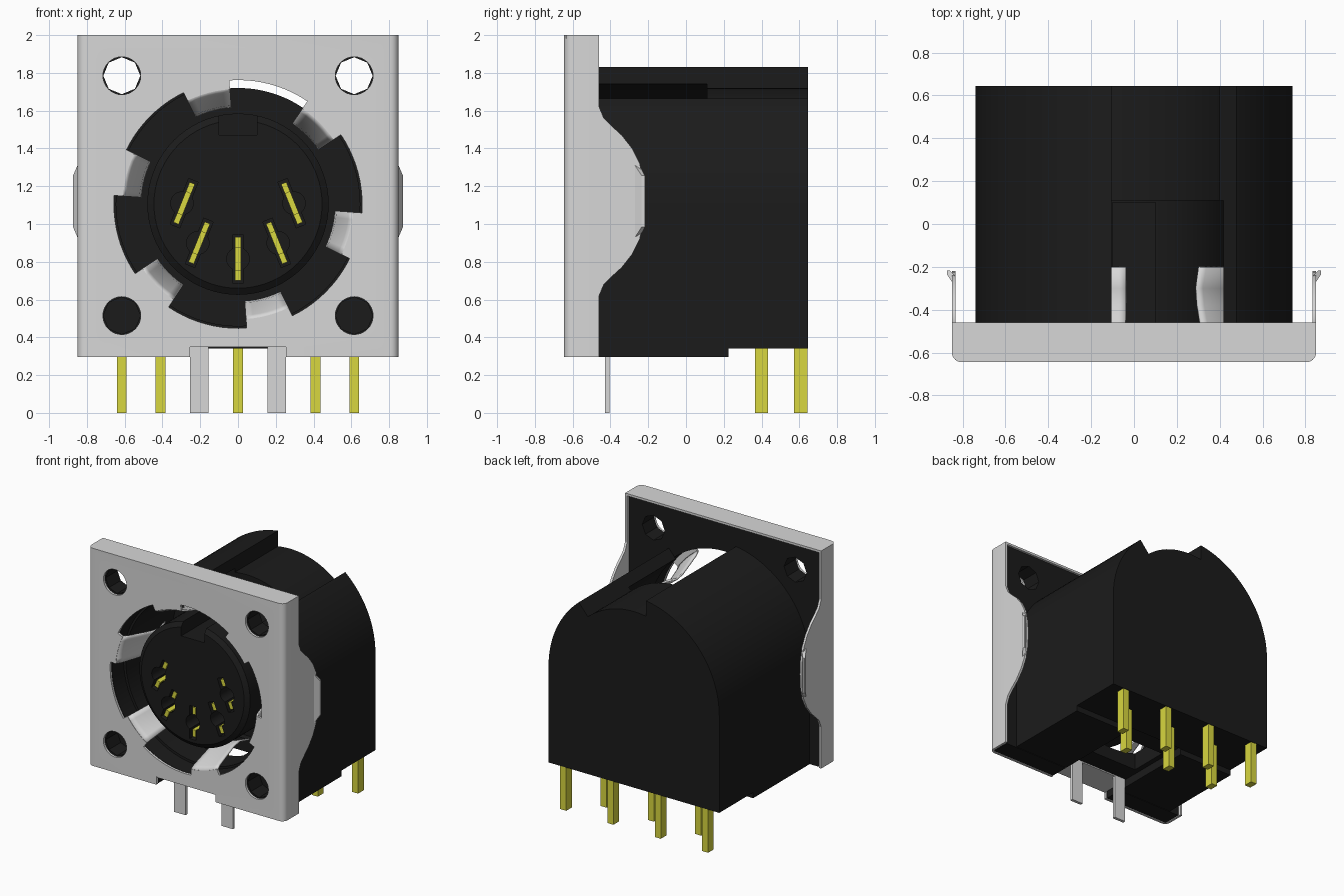
import bpy, bmesh
from math import sin, cos, radians, pi, acos
from mathutils import Vector

if "Cube" in bpy.data.objects:
    bpy.data.objects.remove(bpy.data.objects["Cube"])


def material(name, rgb):
    m = bpy.data.materials.new(name)
    m.use_nodes = True
    m.diffuse_color = (*rgb, 1)
    m.node_tree.nodes["Principled BSDF"].inputs["Base Color"].default_value = (*rgb, 1)
    return m


BLACK = material("black plastic", (0.011, 0.011, 0.011))
STEEL = material("light grey steel", (0.68, 0.68, 0.68))
BRASS = material("yellow brass", (0.69, 0.68, 0.05))
CZ = 1.105           # height of the socket axis
FRONT, BACK, BASE = -0.645, 0.645, 0.295


def make(name, bm, mat):
    bmesh.ops.recalc_face_normals(bm, faces=bm.faces)
    mesh = bpy.data.meshes.new(name)
    bm.to_mesh(mesh)
    bm.free()
    mesh.materials.append(mat)
    ob = bpy.data.objects.new(name, mesh)
    bpy.context.collection.objects.link(ob)
    return ob


def prism(name, pts, a, b, axis, mat):
    """Extrude a 2D outline from a to b along an axis."""
    place = {"x": lambda u, v: (a, u, v), "y": lambda u, v: (u, a, v), "z": lambda u, v: (u, v, a)}[axis]
    step = Vector([(b - a) * (axis == k) for k in "xyz"])
    bm = bmesh.new()
    face = bm.faces.new([bm.verts.new(place(u, v)) for u, v in pts])
    ext = bmesh.ops.extrude_face_region(bm, geom=[face])
    bmesh.ops.translate(bm, vec=step, verts=[g for g in ext["geom"] if isinstance(g, bmesh.types.BMVert)])
    return make(name, bm, mat)


def box(name, x, y, z, mat):
    return prism(name, [(x[0], z[0]), (x[1], z[0]), (x[1], z[1]), (x[0], z[1])], y[0], y[1], "y", mat)


def arc(r, a0, a1, n, cx=0, cz=CZ):
    return [(cx + r * cos(a0 + (a1 - a0) * i / n), cz + r * sin(a0 + (a1 - a0) * i / n)) for i in range(n + 1)]


def disc(name, r, y0, y1, mat, n=72, cx=0, cz=CZ):
    return prism(name, arc(r, 0, 2 * pi, n, cx, cz)[:-1], y0, y1, "y", mat)


def cut(ob, *cutters):
    for c in cutters:
        c.hide_render = True
        m = ob.modifiers.new("cut", "BOOLEAN")
        m.operation, m.solver, m.object = "DIFFERENCE", "EXACT", c
        bpy.context.view_layer.objects.active = ob
        bpy.ops.object.modifier_apply(modifier=m.name)
        bpy.data.objects.remove(c)


def corner_holes(r, y0, y1, n):
    return [disc("hole_cutter", r, y0, y1, BLACK, n, x, z) for x in (-0.615, 0.615) for z in (0.515, 1.785)]


# Housing: arched block with socket cavity, top groove and underside recesses
R = 0.74
body = prism("housing", [(-R, BASE), (R, BASE)] + arc(R, 0, pi, 48, 0, 1.1), -0.47, BACK, "y", BLACK)
side = radians(49.5)                     # groove has one radial and one upright wall
groove = arc(0.615, side, acos(-0.105 / 0.615), 16) + [(-0.105, 1.95), (0.9 * cos(side), CZ + 0.9 * sin(side))]
cut(body,
    disc("cavity_cutter", 0.645, -0.6, 0.11, BLACK),
    prism("groove_cutter", groove, -0.6, 0.8, "y", BLACK),
    box("rear_step_cutter", (-1, 1), (0.225, 0.8), (0.2, 0.34), BLACK),
    box("recess_cutter", (-0.26, 0.26), (-0.6, 0.23), (0.2, 0.36), BLACK),
    box("opening_cutter", (-0.22, 0.22), (-0.25, 0.06), (0.25, 0.55), BLACK))

# Square flange behind the shield
flange = box("flange", (-0.825, 0.825), (-0.62, -0.475), (BASE, 1.98), BLACK)
cut(flange,
    disc("mouth_cutter", 0.66, -0.8, -0.2, BLACK),
    box("tab_cutter", (-0.26, 0.26), (-0.8, -0.2), (0.2, 0.36), BLACK),
    *corner_holes(0.098, -0.8, -0.2, 8))

# Round insert with chamfered rim, key slot and contact holes
bm = bmesh.new()
n = 72
rings = [[bm.verts.new((u, y, v)) for u, v in arc(r, 0, 2 * pi, n)[:-1]]
         for r, y in ((0.445, -0.56), (0.48, -0.535), (0.48, 0.12))]
bm.faces.new(rings[0])
bm.faces.new(rings[-1])
for p, q in zip(rings, rings[1:]):
    for i in range(n):
        bm.faces.new((p[i], p[(i + 1) % n], q[(i + 1) % n], q[i]))
insert = make("socket_insert", bm, BLACK)
cut(insert, box("key_cutter", (-0.1, 0.1), (-0.7, 0.1), (1.47, 1.7), BLACK))

CONTACTS = [(-0.285, 1.11, -22), (-0.205, 0.9, -22), (0, 0.815, 0), (0.205, 0.9, 22), (0.285, 1.11, 22)]


def blade(name, x, z, tilt, half_w, v0, v1, y0, y1, mat):
    """A tilted slab in the socket face, v0 to v1 along its length."""
    t = radians(tilt)
    pts = [(x + u * cos(t) - v * sin(t), z + u * sin(t) + v * cos(t))
           for u, v in ((-half_w, v0), (half_w, v0), (half_w, v1), (-half_w, v1))]
    return prism(name, pts, y0, y1, "y", mat)


for i, (x, z, tilt) in enumerate(CONTACTS):
    cut(insert, disc("round_cutter", 0.06, -0.7, -0.3, BLACK, 24, x * 1.04, z),
        blade("slot_cutter", x, z, tilt, 0.027, -0.13, 0.13, -0.7, -0.3, BLACK))
    blade("contact_base_%d" % i, x, z, tilt, 0.015, -0.115, 0.115, -0.44, -0.29, BRASS)
    for k, (v0, v1) in enumerate(((-0.115, -0.06), (0.06, 0.115))):
        blade("contact_prong_%d_%d" % (i, k), x, z, tilt, 0.015, v0, v1, -0.545, -0.43, BRASS)

# Shield: thin folded sheet with rounded vertical corners
T = 0.018


def fold(w, front, r):
    left = arc(r, pi, 1.5 * pi, 5, -w + r, front + r)
    return [(-w, -0.46)] + left + [(-u, v) for u, v in reversed(left)] + [(w, -0.46)]


outline = fold(0.85, FRONT, 0.045) + fold(0.85 - T, FRONT + T, 0.027)[::-1]
shield = prism("shield", outline, BASE, 2, "z", STEEL)
mouth = []
for k in range(6):                       # six wide notches between spring fingers
    mid = radians(15 + 60 * k)
    mouth += arc(0.657, mid - radians(19), mid + radians(19), 10)
    mouth += arc(0.61, mid + radians(19.01), mid + radians(40.99), 6)
cut(shield,
    prism("mouth_cutter", mouth, -0.8, -0.5, "y", STEEL),
    box("tab_cutter", (-0.255, 0.255), (-0.8, -0.5), (0.2, 0.36), STEEL),
    *corner_holes(0.1, -0.8, -0.5, 32))
box("shield_top_lip", (-0.835, 0.835), (FRONT + 0.01, -0.46), (2 - T, 2), STEEL)

# Side ears with curved edge and tapered, flared tip
half = [(0.0, -0.22), (0.1, -0.225), (0.2, -0.245), (0.28, -0.285), (0.35, -0.34), (0.4, -0.395),
        (0.44, -0.435), (0.5, -0.46)]
ear = [(y, 1.12 + d) for d, y in reversed(half)] + [(y, 1.12 - d) for d, y in half[1:]]
TIP = [(0.832, -0.27), (0.85, -0.27), (0.873, -0.235), (0.873, -0.218), (0.86, -0.218), (0.832, -0.245)]
for s, hand in ((1, "left"), (-1, "right")):
    prism("shield_ear_" + hand, ear, s * (0.85 - T), s * 0.85, "x", STEEL)
    tip = prism("ear_tip_" + hand, [(s * u, v) for u, v in TIP], 0.93, 1.31, "z", STEEL)
    for v in tip.data.vertices:
        if abs(v.co.x) > 0.855:
            v.co.z = 1.12 + (v.co.z - 1.12) * 0.72

# Spring fingers curving into the socket
PATH = [(0.615, -0.64), (0.595, -0.6), (0.565, -0.5), (0.53, -0.38), (0.52, -0.3), (0.545, -0.2)]
for k in range(6):
    mid = radians(45 + 60 * k)
    bm = bmesh.new()
    rows = [[bm.verts.new((u, y, v)) for u, v in arc(r, mid - radians(11), mid + radians(11), 6)] for r, y in PATH]
    for p, q in zip(rows, rows[1:]):
        for i in range(6):
            bm.faces.new((p[i], p[i + 1], q[i + 1], q[i]))
    finger = make("spring_finger_%d" % k, bm, STEEL)
    sol = finger.modifiers.new("thickness", "SOLIDIFY")
    sol.thickness, sol.offset = 0.014, 0

# Ground tab and its two legs
box("ground_tab", (-0.255, 0.255), (FRONT + 0.005, -0.405), (0.35, 0.362), STEEL)
for s, hand in ((1, "left"), (-1, "right")):
    box("ground_leg_" + hand, sorted((s * 0.155, s * 0.255)), (-0.428, -0.405), (0, 0.355), STEEL)

# Solder pins in two rows
for row, y, xs in (("rear", 0.607, (-0.615, -0.205, 0.205, 0.615)), ("middle", 0.4, (-0.41, 0, 0.41))):
    for i, x in enumerate(xs):
        box("%s_pin_%d" % (row, i), (x - 0.026, x + 0.026), (y - 0.035, y + 0.035), (0, 0.36), BRASS)

bpy.ops.object.select_all(action="DESELECT")
for ob in bpy.context.collection.objects:
    if ob.type == "MESH":
        ob.select_set(True)
        bpy.context.view_layer.objects.active = ob
bpy.ops.object.shade_smooth_by_angle(angle=radians(30))
